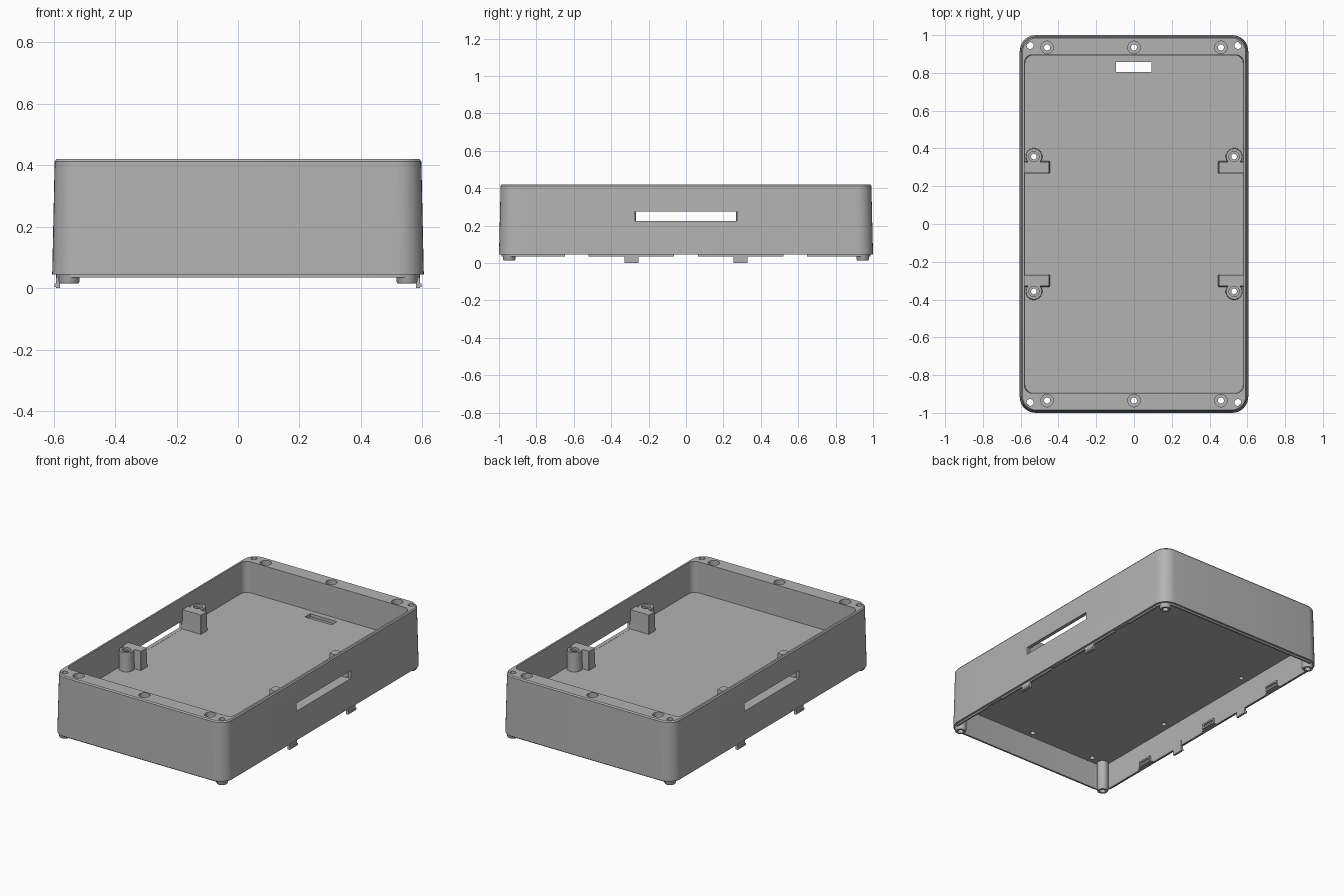
import bpy, bmesh, math
from mathutils import Vector

if "Cube" in bpy.data.objects:
    bpy.data.objects.remove(bpy.data.objects["Cube"], do_unlink=True)

GREY = bpy.data.materials.new("plain grey")
GREY.use_nodes = True
GREY.diffuse_color = (0.45, 0.45, 0.45, 1)
GREY.node_tree.nodes["Principled BSDF"].inputs["Base Color"].default_value = GREY.diffuse_color


def rounded_rect(hx, hy, r, z, steps):
    """Counter-clockwise loop of points around a rounded rectangle."""
    pts = []
    for k, (sx, sy) in enumerate(((1, 1), (-1, 1), (-1, -1), (1, -1))):
        for i in range(steps + 1):
            a = math.pi / 2 * (k + i / steps)
            pts.append(Vector((sx * (hx - r) + r * math.cos(a), sy * (hy - r) + r * math.sin(a), z)))
    return pts


def circle(r, z, sides=32):
    return [Vector((r * math.cos(2 * math.pi * i / sides), r * math.sin(2 * math.pi * i / sides), z))
            for i in range(sides)]


def skin(bm, loops, centre=(0, 0, 0), closed=False):
    """Bridge loops; cap both ends, or join last to first when closed."""
    rings = [[bm.verts.new(p + Vector(centre)) for p in loop] for loop in loops]
    n = len(rings[0])
    pairs = list(zip(rings, rings[1:])) + ([(rings[-1], rings[0])] if closed else [])
    faces = [bm.faces.new((a[i], a[(i + 1) % n], b[(i + 1) % n], b[i]))
             for a, b in pairs for i in range(n)]
    if not closed:
        faces += [bm.faces.new(rings[0][::-1]), bm.faces.new(rings[-1])]
    bmesh.ops.recalc_face_normals(bm, faces=faces)


def box(bm, x0, x1, y0, y1, z0, z1):
    x0, x1 = sorted((x0, x1))
    y0, y1 = sorted((y0, y1))
    corners = ((x0, y0), (x1, y0), (x1, y1), (x0, y1))
    skin(bm, [[Vector((x, y, z)) for x, y in corners] for z in (z0, z1)])


def finish(name, bm, smooth=True):
    mesh = bpy.data.meshes.new(name)
    bm.to_mesh(mesh)
    bm.free()
    obj = bpy.data.objects.new(name, mesh)
    bpy.context.collection.objects.link(obj)
    mesh.materials.append(GREY)
    if smooth:
        smooth_shade(obj)
    return obj


def smooth_shade(obj):
    bpy.ops.object.select_all(action="DESELECT")
    obj.select_set(True)
    bpy.context.view_layer.objects.active = obj
    bpy.ops.object.shade_smooth_by_angle(angle=math.radians(30))


SIDES = (-1, 1)
CORNERS = [(sx, sy) for sx in SIDES for sy in SIDES]

# Tray shell: one skin from the floor, over the rim, down the outside and up under the floor
bm = bmesh.new()
profile = [(.576, .893, .04, .225), (.58, .895, .04, .42), (.591, .985, .075, .42),
           (.597, .991, .08, .412), (.605, 1.0, .085, .045), (.591, .986, .075, .045),
           (.591, .986, .075, .035), (.58, .975, .065, .035), (.58, .975, .065, .205)]
skin(bm, [rounded_rect(*p, 8) for p in profile])
shell = finish("tray_shell", bm, False)

# Openings cut from the shell
bm = bmesh.new()
box(bm, -.095, .092, .805, .858, .19, .24)
for s in SIDES:
    box(bm, s * .56, s * .63, -.272, .272, .226, .275)
    for y in (-.585, 0, .585):
        box(bm, s * .57, s * .5925, y - .063, y + .063, .03, .046)
    for x in (-.46, 0, .46):
        skin(bm, [circle(.016, .19), circle(.016, .38), circle(.033, .38), circle(.033, .43)],
             (x, s * .935, 0))
for sx, sy in CORNERS:
    skin(bm, [circle(.018, .19), circle(.018, .43)], (sx * .55, sy * .945, 0))
    skin(bm, [circle(.015, .19), circle(.015, .24)], (sx * .53, sy * .357, 0))
cutter = finish("opening_cutter", bm, False)
cutter.hide_render = True
mod = shell.modifiers.new("openings", "BOOLEAN")
mod.operation = "DIFFERENCE"
mod.solver = "EXACT"
mod.object = cutter
bpy.ops.object.select_all(action="DESELECT")
shell.select_set(True)
bpy.context.view_layer.objects.active = shell
bpy.ops.object.modifier_apply(modifier=mod.name)
bpy.data.objects.remove(cutter, do_unlink=True)
smooth_shade(shell)

for sx, sy in CORNERS:
    tag = ("back" if sy > 0 else "front") + ("_left" if sx > 0 else "_right")

    # Hollow corner post under the floor, with a narrower foot
    bm = bmesh.new()
    skin(bm, [circle(.018, .206), circle(.034, .206), circle(.034, .022),
              circle(.03, .015), circle(.018, .015)], (sx * .55, sy * .945, 0), closed=True)
    finish("corner_post_" + tag, bm)

    # Screw boss standing on the floor, with a recessed top
    bm = bmesh.new()
    skin(bm, [circle(.015, .224), circle(.045, .224), circle(.042, .345), circle(.027, .345),
              circle(.027, .33), circle(.015, .33)], (sx * .53, sy * .357, 0), closed=True)
    finish("screw_boss_" + tag, bm)

    # Tapered support block beside the boss
    bm = bmesh.new()
    skin(bm, [rounded_rect(.069, .033, .002, .224, 1), rounded_rect(.066, .029, .002, .345, 1)],
         (sx * .515, sy * .3, 0))
    finish("support_block_" + tag, bm, False)

    # Snap hook below the side wall
    bm = bmesh.new()
    box(bm, sx * .579, sx * .592, sy * .255, sy * .33, 0, .07)
    box(bm, sx * .59, sx * .597, sy * .255, sy * .33, .004, .016)
    finish("snap_hook_" + tag, bm, False)

# Small framed catches inside the lower side walls
for s in SIDES:
    bm = bmesh.new()
    for y in (-.585, 0, .585):
        for z in (.05, .075):
            box(bm, s * .57, s * .582, y - .05, y + .05, z, z + .01)
        for e in SIDES:
            box(bm, s * .57, s * .582, y + e * .04, y + e * .05, .06, .075)
    finish("catches_left" if s > 0 else "catches_right", bm, False)
